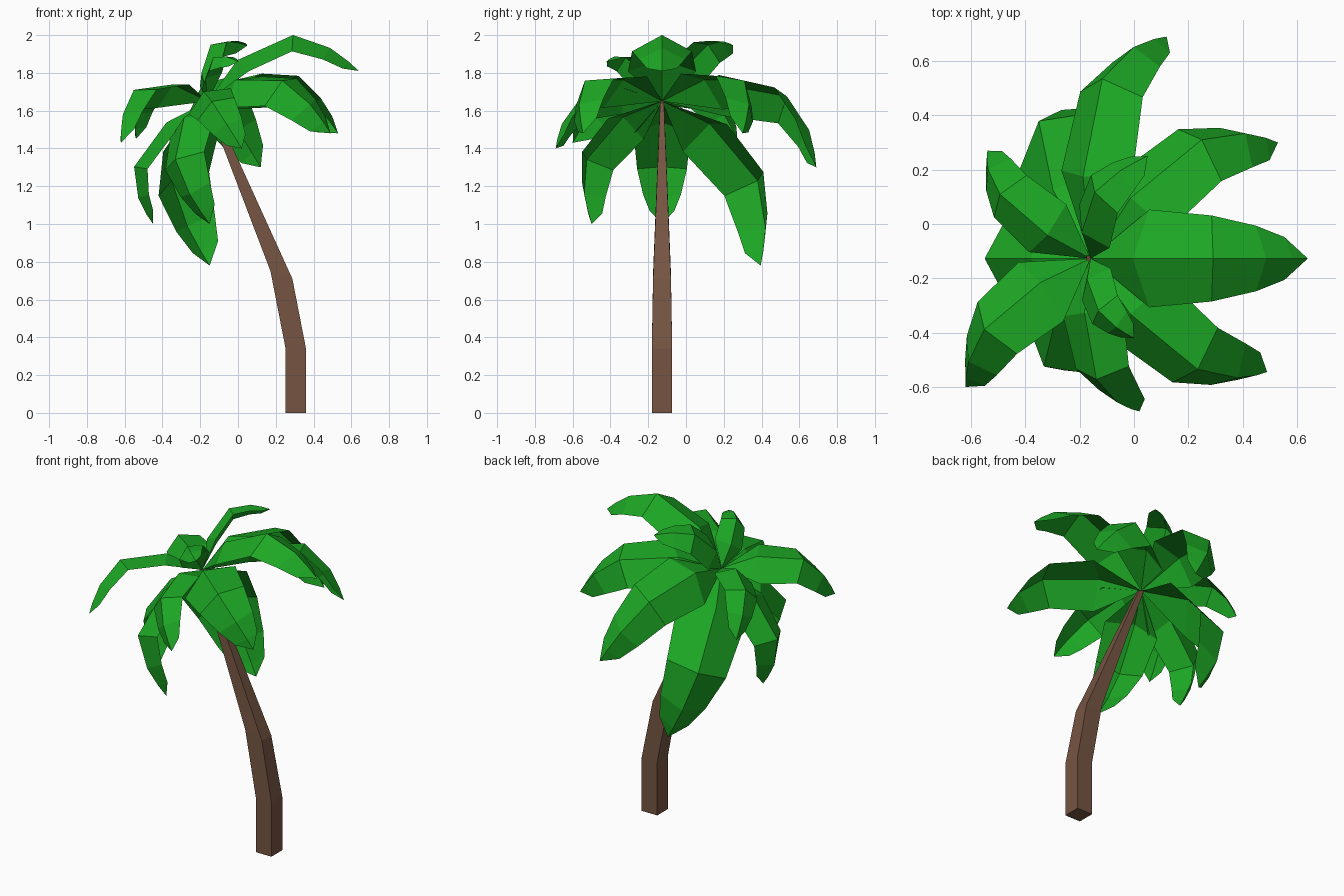
import bpy
from mathutils import Vector

if "Cube" in bpy.data.objects:
    bpy.data.objects.remove(bpy.data.objects["Cube"])


def material(name, rgb):
    m = bpy.data.materials.new(name)
    m.diffuse_color = (*rgb, 1)
    m.use_nodes = True
    m.node_tree.nodes["Principled BSDF"].inputs["Base Color"].default_value = m.diffuse_color
    return m


def add_mesh(name, verts, faces, mat):
    me = bpy.data.meshes.new(name)
    me.from_pydata([tuple(v) for v in verts], [], faces)
    me.materials.append(mat)
    me.update()
    ob = bpy.data.objects.new(name, me)
    bpy.context.collection.objects.link(ob)
    return ob


bark = material("bark", (0.18, 0.09, 0.055))
green = material("leaf_green", (0.012, 0.39, 0.018))

# trunk: square section, bending and tapering; rings are
# (left x, left z, right x, right z, half depth)
CY = -0.127
rings = [(0.252, 0, 0.36, 0, 0.054), (0.252, 0.34, 0.36, 0.34, 0.054),
         (0.172, 0.75, 0.288, 0.71, 0.047), (-0.175, 1.66, -0.135, 1.64, 0.01)]
verts, faces = [], [(3, 2, 1, 0)]
for xl, zl, xr, zr, d in rings:
    verts += [(xl, CY - d, zl), (xr, CY - d, zr), (xr, CY + d, zr), (xl, CY + d, zl)]
for i in range(len(rings) - 1):
    for j in range(4):
        k = (j + 1) % 4
        faces.append((4 * i + j, 4 * i + k, 4 * i + 4 + k, 4 * i + 4 + j))
n = len(verts)
faces.append((n - 4, n - 3, n - 2, n - 1))
add_mesh("trunk", verts, faces, bark)

# leaf cross-sections: (position along spine, relative half width, relative fold depth)
HUB = Vector((-0.16, CY, 1.65))
STATIONS = [(0.22, 1.0, 0.47), (0.6, 0.88, 0.48), (0.83, 0.67, 0.4), (0.94, 0.44, 0.27)]


def leaf(name, mid, tip, width, roll=0.0):
    """Folded leaf arching from the hub through mid to a point at tip."""
    mid, tip = Vector(mid), Vector(tip)
    ctrl = 2 * mid - (HUB + tip) / 2
    side = (mid - HUB).cross(tip - HUB).normalized()
    side = (side + Vector((0, 0, roll))).normalized()
    bulge = mid - (HUB + tip) / 2
    verts = [HUB]
    for t, w, fold in STATIONS:
        p = HUB * (1 - t) ** 2 + ctrl * 2 * t * (1 - t) + tip * t * t
        tangent = (ctrl - HUB) * (1 - t) + (tip - ctrl) * t
        out = side.cross(tangent).normalized()
        if out.dot(bulge) < 0:
            out = -out
        low = p - out * fold * width
        verts += [low - side * w * width, p, low + side * w * width]
    verts.append(tip)
    faces = [(0, 2, 1), (0, 3, 2)]
    for i in range(len(STATIONS) - 1):
        a = 1 + 3 * i
        faces += [(a, a + 1, a + 4, a + 3), (a + 1, a + 2, a + 5, a + 4)]
    e = len(verts) - 1
    faces += [(e - 3, e - 2, e), (e - 2, e - 1, e)]
    add_mesh(name, verts, faces, green)


# upper, middle and drooping leaves
leaf("leaf_right", (0.21, CY, 1.995), (0.64, CY, 1.81), 0.18)
leaf("leaf_back_right", (0.18, 0.275, 1.785), (0.53, 0.30, 1.48), 0.17)
leaf("leaf_front_right", (0.17, -0.50, 1.785), (0.49, -0.545, 1.48), 0.17)
leaf("leaf_back", (-0.15, 0.46, 1.72), (0.12, 0.69, 1.30), 0.17, -0.2)
leaf("leaf_back_left_low", (-0.36, 0.335, 1.32), (-0.15, 0.395, 0.78), 0.205)
leaf("leaf_back_left", (-0.46, 0.07, 1.72), (-0.54, 0.27, 1.45), 0.12)
leaf("leaf_front_left", (-0.51, -0.34, 1.74), (-0.62, -0.60, 1.43), 0.15)
leaf("leaf_left_low", (-0.53, CY, 1.37), (-0.45, CY, 1.0), 0.15)
leaf("leaf_front_left_low", (-0.34, -0.495, 1.41), (-0.15, -0.50, 1.0), 0.16)
leaf("leaf_front", (-0.16, -0.52, 1.68), (0.02, -0.69, 1.40), 0.13)
leaf("leaf_top_back", (-0.17, 0.08, 1.925), (0.05, 0.25, 1.945), 0.115)
leaf("leaf_top_front", (-0.15, -0.29, 1.865), (0.0, -0.42, 1.86), 0.09)
